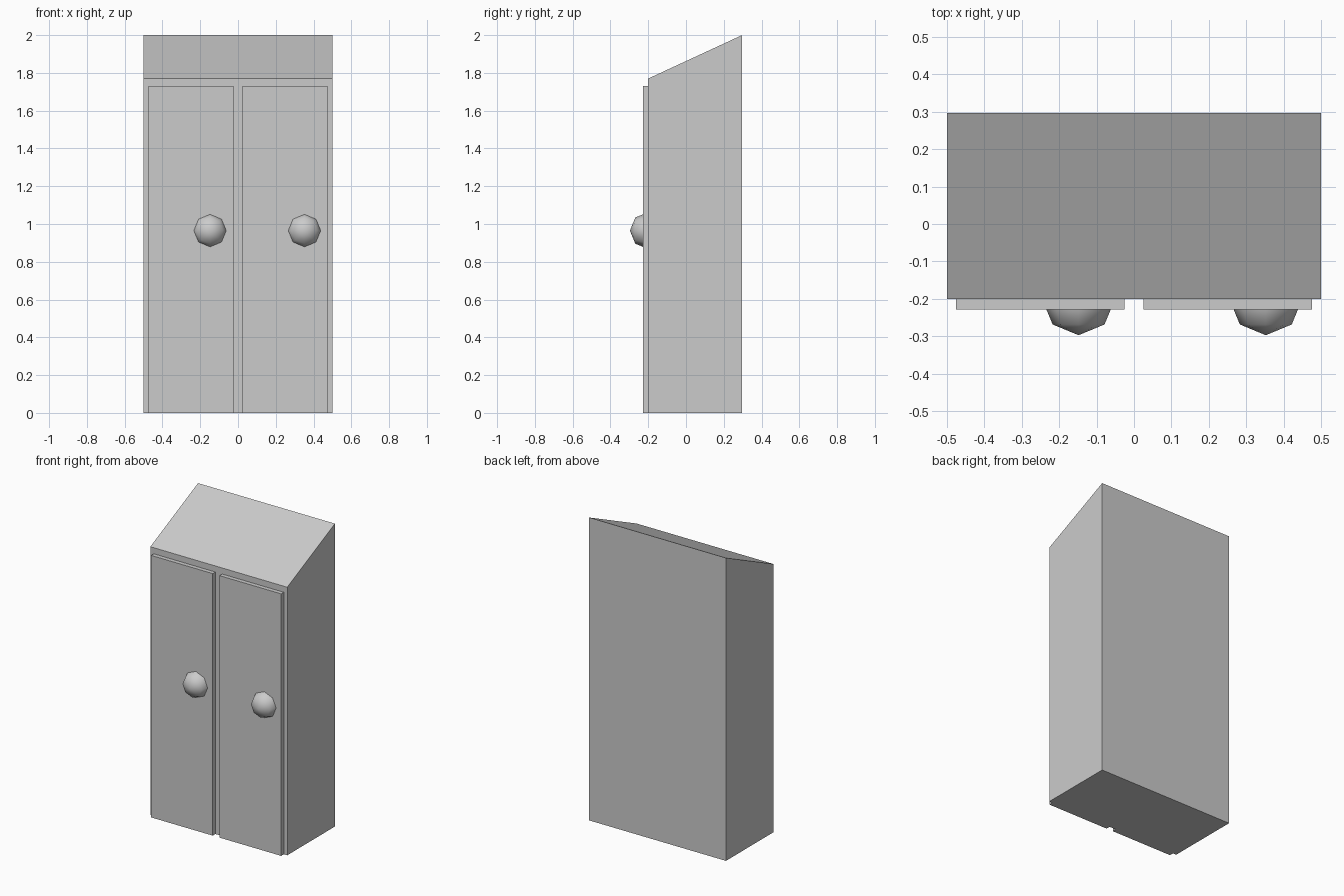
import bpy, bmesh
from math import radians
from mathutils import Matrix

if "Cube" in bpy.data.objects:
    bpy.data.objects.remove(bpy.data.objects["Cube"])


def make_object(name, bm):
    bmesh.ops.recalc_face_normals(bm, faces=bm.faces)
    mesh = bpy.data.meshes.new(name)
    bm.to_mesh(mesh)
    bm.free()
    obj = bpy.data.objects.new(name, mesh)
    bpy.context.collection.objects.link(obj)
    return obj


def box(name, x0, x1, y0, y1, z0, z1):
    bm = bmesh.new()
    bmesh.ops.create_cube(bm, size=1)
    for v in bm.verts:
        v.co.x = x1 if v.co.x > 0 else x0
        v.co.y = y1 if v.co.y > 0 else y0
        v.co.z = z1 if v.co.z > 0 else z0
    return make_object(name, bm)


# Cabinet body: side profile with sloping top, extruded across the width
bm = bmesh.new()
profile = [(-0.2, 0), (0.297, 0), (0.297, 2), (-0.2, 1.77)]
face = bm.faces.new([bm.verts.new((-0.5, y, z)) for y, z in profile])
ext = bmesh.ops.extrude_face_region(bm, geom=[face])
new_verts = [g for g in ext["geom"] if isinstance(g, bmesh.types.BMVert)]
bmesh.ops.translate(bm, verts=new_verts, vec=(1, 0, 0))
make_object("cabinet_body", bm)

# Doors, each with a low-poly round knob sunk into it
for side, cx in (("left", -0.25), ("right", 0.25)):
    box(side + "_door", cx - 0.225, cx + 0.225, -0.228, -0.2, 0, 1.73)

    bm = bmesh.new()
    bmesh.ops.create_uvsphere(
        bm, u_segments=8, v_segments=4, radius=0.098,
        matrix=Matrix.Translation((cx + 0.102, -0.199, 0.965)) @ Matrix.Rotation(radians(90), 4, "X"))
    for f in bm.faces:
        f.smooth = True
    make_object(side + "_knob", bm)
